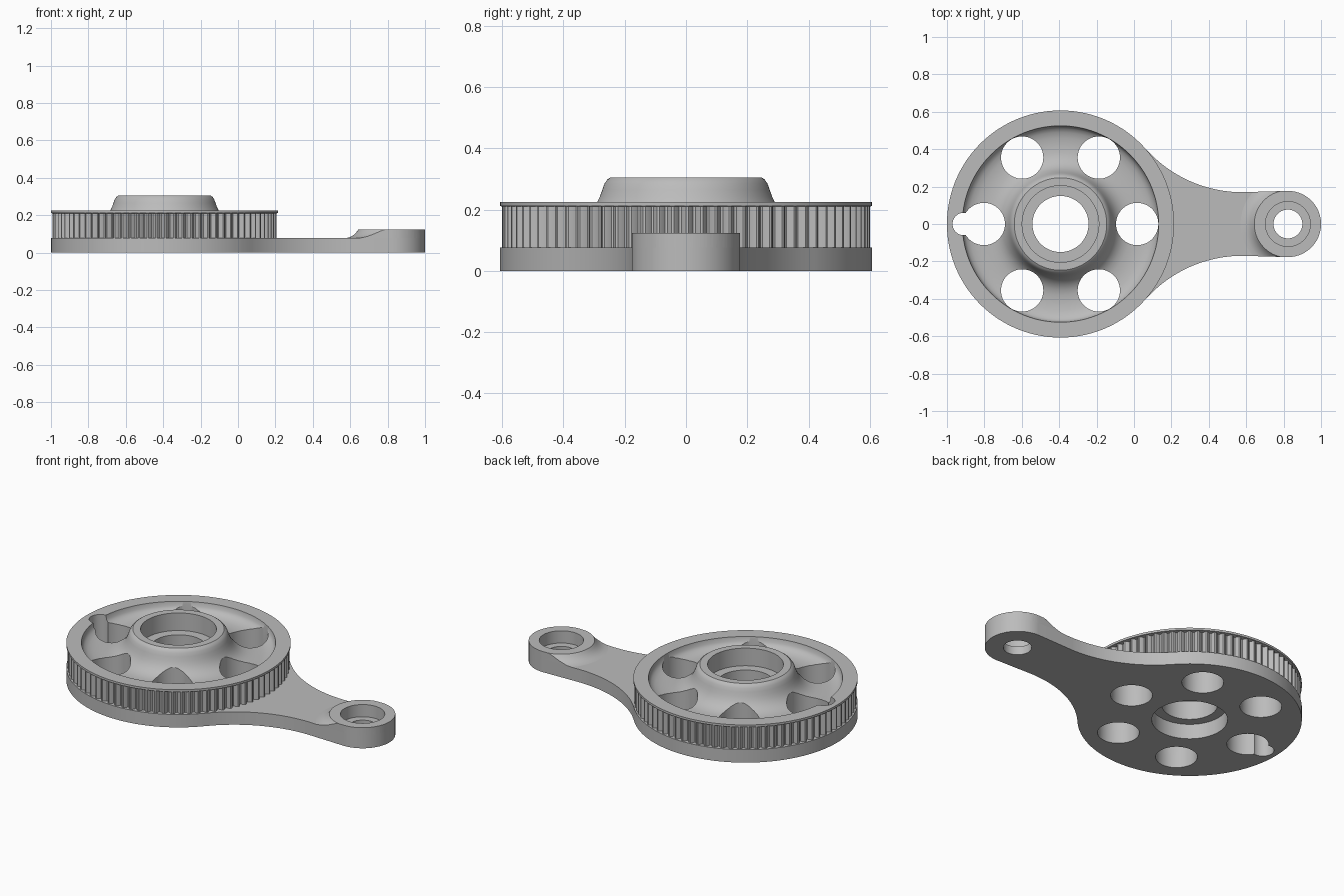
import bpy, bmesh, math
from math import cos, sin, pi, atan2

if "Cube" in bpy.data.objects:
    bpy.data.objects.remove(bpy.data.objects["Cube"])

WHEEL_X, WHEEL_R = -0.393, 0.607
TIP_X, TIP_R = 0.823, 0.177
PLATE_TOP = 0.077
TEETH = 80
STEPS = 6          # lathe segments per tooth

grey = bpy.data.materials.new("plain grey")
grey.use_nodes = True
grey.diffuse_color = (0.5, 0.5, 0.5, 1)
grey.node_tree.nodes["Principled BSDF"].inputs["Base Color"].default_value = (0.5, 0.5, 0.5, 1)


def make_object(name, bm, x=0.0):
    bmesh.ops.recalc_face_normals(bm, faces=bm.faces)
    mesh = bpy.data.meshes.new(name)
    bm.to_mesh(mesh)
    bm.free()
    mesh.materials.append(grey)
    obj = bpy.data.objects.new(name, mesh)
    obj.location.x = x
    bpy.context.collection.objects.link(obj)
    return obj


def lathe(name, profile, x, segments, radius_rule=None):
    """Spin a closed (radius, height) loop; the rule may vary radius by step."""
    bm = bmesh.new()
    rings = []
    for i in range(segments):
        a = 2 * pi * i / segments
        ring = []
        for r, z in profile:
            if radius_rule:
                r = radius_rule(r, z, i)
            ring.append(bm.verts.new((r * cos(a), r * sin(a), z)))
        rings.append(ring)
    n = len(profile)
    for i in range(segments):
        p, q = rings[i], rings[(i + 1) % segments]
        for j in range(n):
            k = (j + 1) % n
            bm.faces.new((p[j], q[j], q[k], p[k]))
    return make_object(name, bm, x)


def prism(name, outline, low, high):
    bm = bmesh.new()
    base = bm.faces.new([bm.verts.new((x, y, low)) for x, y in outline])
    out = bmesh.ops.extrude_face_region(bm, geom=[base])
    top = [v for v in out["geom"] if isinstance(v, bmesh.types.BMVert)]
    bmesh.ops.translate(bm, verts=top, vec=(0, 0, high - low))
    return make_object(name, bm)


def arc(cx, cy, r, start, end, count):
    return [(cx + r * cos(start + (end - start) * i / count),
             cy + r * sin(start + (end - start) * i / count)) for i in range(count + 1)]


def drill(name, x, y, r, low=-0.1, high=0.5, sides=96):
    cutter = prism(name, arc(x, y, r, 0, 2 * pi, sides)[:-1], low, high)
    cutter.hide_render = True
    cutter.hide_viewport = False
    return cutter


def cut(obj, cutters, operation="DIFFERENCE"):
    bpy.context.view_layer.objects.active = obj
    for c in cutters:
        mod = obj.modifiers.new("cut", "BOOLEAN")
        mod.operation = operation
        mod.solver = "EXACT"
        mod.object = c
        bpy.ops.object.modifier_apply(modifier=mod.name)


# Outline of plate and arm: wheel disc, concave necks, rounded tip
NECK_X, NECK_R, NECK_Y = 0.58, 0.693, 0.863
join = atan2(NECK_Y, NECK_X - WHEEL_X)
upper = arc(NECK_X, NECK_Y, NECK_R, pi + join, 1.5 * pi, 32)
lower = [(x, -y) for x, y in upper]
outline = (arc(WHEEL_X, 0, WHEEL_R, join, 2 * pi - join, 128)[:-1] + lower
           + arc(TIP_X, 0, TIP_R, -pi / 2, pi / 2, 48) + upper[:0:-1])
plate = prism("base_plate_and_arm", outline, 0, PLATE_TOP)

# Toothed wheel: stepped bearing bore, hub, dished web, flange, tooth band
wheel_profile = [
    (0.205, PLATE_TOP), (0.205, 0.09), (0.15, 0.09), (0.15, 0.20), (0.205, 0.20),
    (0.205, 0.305), (0.247, 0.305), (0.257, 0.298), (0.266, 0.285), (0.273, 0.265),
    (0.281, 0.243), (0.291, 0.222), (0.305, 0.202), (0.325, 0.184), (0.35, 0.171),
    (0.38, 0.164), (0.42, 0.162), (0.46, 0.165), (0.49, 0.173), (0.51, 0.185),
    (0.521, 0.20), (0.525, 0.225), (WHEEL_R, 0.225), (WHEEL_R, 0.212),
    (0.6, 0.21), (0.6, PLATE_TOP)]
groove = [0, 0, 0.008, 0.02, 0.02, 0.008]


def tooth_radius(r, z, step):
    return r - groove[step % STEPS] if r == 0.6 else r


wheel = lathe("toothed_wheel", wheel_profile, WHEEL_X, TEETH * STEPS, tooth_radius)

# Raised bearing boss at the arm tip, flared and trimmed to the arm outline
boss_profile = [
    (0.12, PLATE_TOP), (0.12, 0.123), (0.18, 0.123), (0.19, 0.109), (0.203, 0.096),
    (0.217, 0.087), (0.233, 0.080), (0.253, PLATE_TOP)]
boss = lathe("tip_boss", boss_profile, TIP_X, 96)
trim = prism("boss_trim", outline, -0.1, 0.5)
cut(boss, [trim], "INTERSECT")

# Six round windows and a small notch through wheel and plate
windows = [drill("window_cutter", WHEEL_X + 0.41 * cos(k * pi / 3),
                 0.41 * sin(k * pi / 3), 0.113) for k in range(6)]
windows.append(drill("notch_cutter", -0.91, 0, 0.06))
cut(wheel, windows)

# Bearing seats and bores of the plate
bores = [drill("wheel_bore_cutter", WHEEL_X, 0, 0.205),
         drill("tip_seat_cutter", TIP_X, 0, 0.12, low=0.05),
         drill("tip_bore_cutter", TIP_X, 0, 0.077)]
cut(plate, windows + bores)

for helper in windows + bores + [trim]:
    bpy.data.objects.remove(helper)

for obj in (plate, wheel, boss):
    bpy.ops.object.select_all(action="DESELECT")
    obj.select_set(True)
    bpy.context.view_layer.objects.active = obj
    bpy.ops.object.shade_smooth_by_angle(angle=math.radians(30))
